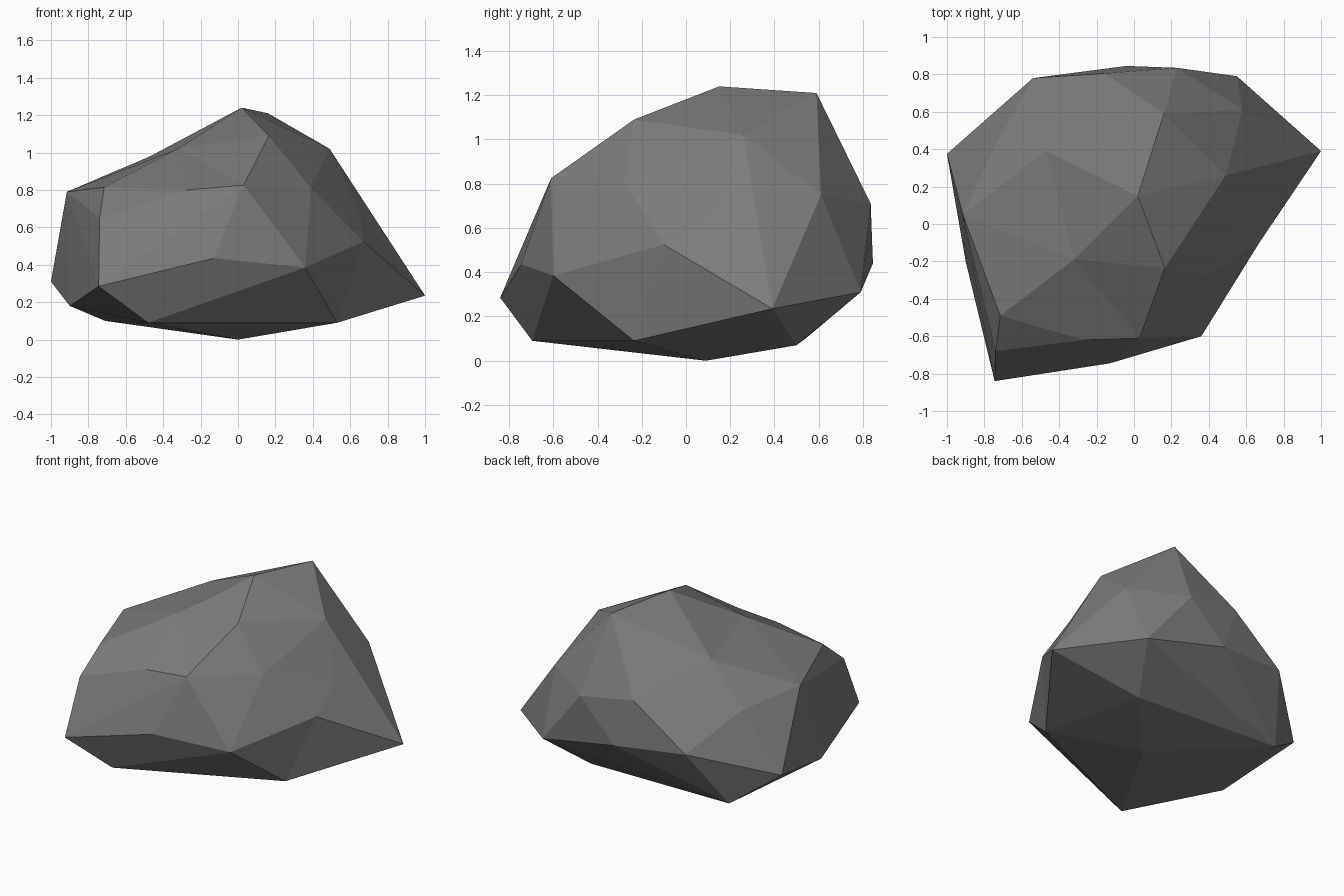
import bpy, bmesh
from mathutils import Vector

if "Cube" in bpy.data.objects:
    bpy.data.objects.remove(bpy.data.objects["Cube"])

# Corner points of the boulder, from the base upwards
CORNERS = [
    (0, .09, 0), (.53, -.235, .09), (-.48, -.695, .09), (-.71, .54, .10), (.38, .5, .07),
    (-.90, -.20, .18), (1.0, .39, .235), (-.745, -.84, .285), (-1.0, .375, .31),
    (.55, .79, .31), (.36, -.60, .385), (-.04, .845, .44), (-.13, -.745, .435),
    (-.54, .78, .485), (-.74, -.68, .65), (.23, .835, .71), (.58, .61, .75),
    (-.16, .805, .77), (-.735, .43, .715), (-.915, .05, .79), (-.27, -.62, .80),
    (.03, -.61, .825), (-.715, -.49, .815), (.49, .26, 1.02), (.165, -.235, 1.09),
    (.16, .59, 1.21), (.02, .15, 1.24),
]
# Corners that sit in shallow hollows between their neighbours
HOLLOWS = [(.67, -.10, .525), (.65, .14, .68), (.39, -.28, .81),
           (-.47, .39, .98), (-.32, -.19, 1.02)]
CENTRE = Vector((0, 0, .55))

bm = bmesh.new()
for p in CORNERS:
    bm.verts.new(p)
# Push the hollow corners out so the hull connects them
hollow = []
for p in HOLLOWS:
    p = Vector(p)
    hollow.append((bm.verts.new(p + (p - CENTRE).normalized() * .09), p))

# Wrap the points in a faceted skin
hull = bmesh.ops.convex_hull(bm, input=bm.verts[:])
loose = {g for g in hull["geom_interior"] + hull["geom_unused"]
         if isinstance(g, bmesh.types.BMVert)}
# Sink the hollows back to their true place
for v, p in hollow:
    v.co = p
bmesh.ops.delete(bm, geom=list(loose), context='VERTS')
bmesh.ops.recalc_face_normals(bm, faces=bm.faces[:])

mesh = bpy.data.meshes.new("boulder")
bm.to_mesh(mesh)
bm.free()

# Stone colour
stone = bpy.data.materials.new("grey stone")
stone.diffuse_color = (.2, .2, .2, 1)
stone.use_nodes = True
stone.node_tree.nodes["Principled BSDF"].inputs["Base Color"].default_value = stone.diffuse_color
mesh.materials.append(stone)
boulder = bpy.data.objects.new("boulder", mesh)
bpy.context.collection.objects.link(boulder)
